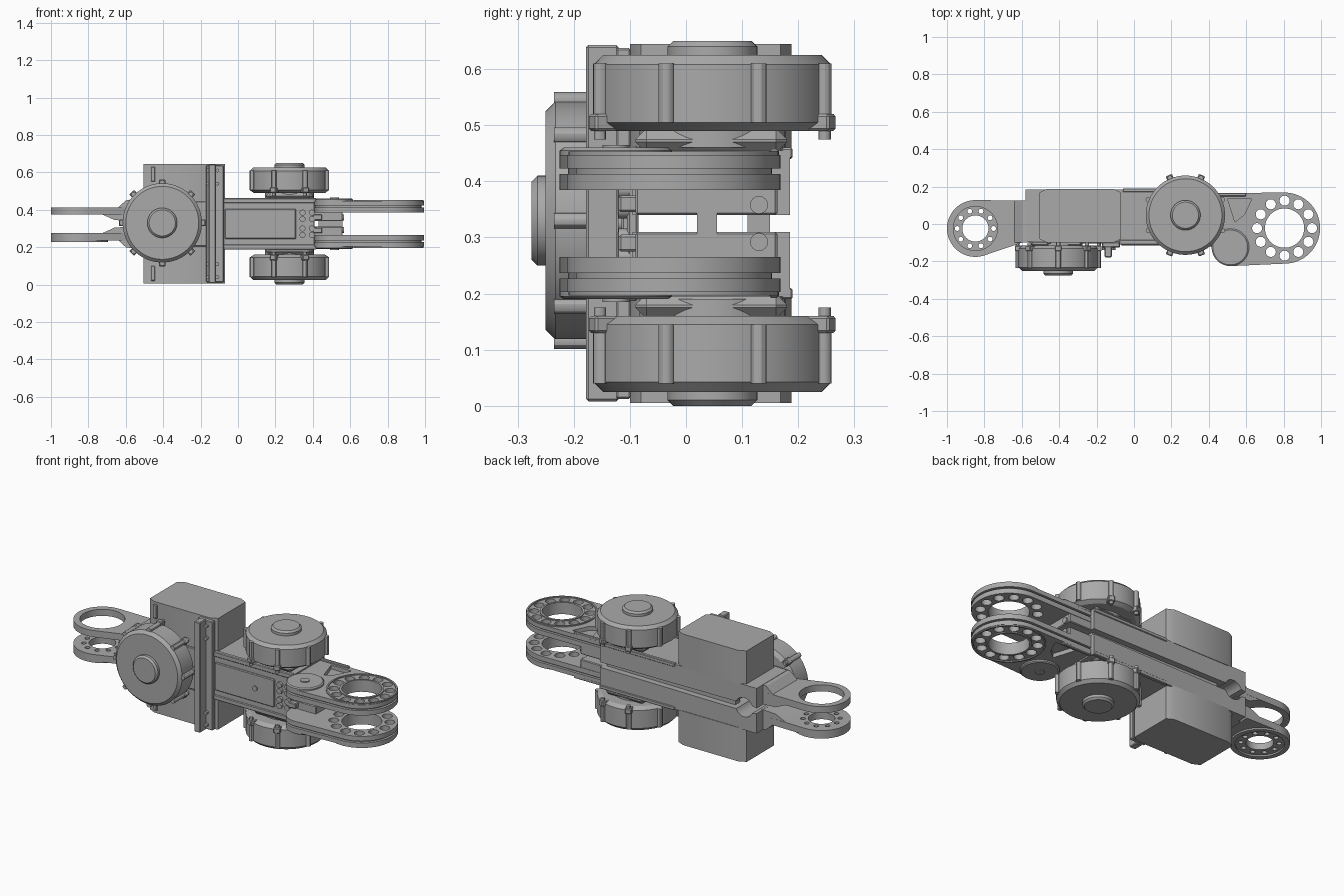
import bpy, bmesh, math
from mathutils import Matrix, Vector
from mathutils.geometry import convex_hull_2d

cube = bpy.data.objects.get("Cube")
if cube:
    bpy.data.objects.remove(cube, do_unlink=True)

grey = bpy.data.materials.new("machined grey")
grey.use_nodes = True
tone = (0.4, 0.4, 0.4, 1)
grey.diffuse_color = tone
grey.node_tree.nodes["Principled BSDF"].inputs["Base Color"].default_value = tone

MID = 0.325                                  # height of the mirror plane
FLIP = Matrix.Translation((0, 0, 2 * MID)) @ Matrix.Diagonal((1, 1, -1, 1))
TO_Y = Matrix.Rotation(math.pi / 2, 4, 'X')  # local z becomes -y
made = []


def finish(name, bm, matrix=Matrix()):
    bmesh.ops.remove_doubles(bm, verts=bm.verts, dist=1e-5)
    bm.transform(matrix)
    bmesh.ops.recalc_face_normals(bm, faces=bm.faces)
    mesh = bpy.data.meshes.new(name)
    bm.to_mesh(mesh)
    bm.free()
    mesh.materials.append(grey)
    ob = bpy.data.objects.new(name, mesh)
    bpy.context.collection.objects.link(ob)
    made.append(ob)
    return ob


def mirrored(ob, name):
    bm = bmesh.new()
    bm.from_mesh(ob.data)
    return finish(name, bm, FLIP)


def pair(builder, name, *args, **kw):
    mirrored(builder("upper_" + name, *args, **kw), "lower_" + name)


def box(name, xs, ys, zs, bevel=0.0):
    bm = bmesh.new()
    bmesh.ops.create_cube(bm, size=1)
    for v in bm.verts:
        v.co = Vector([(a + b) / 2 + c * (b - a)
                       for (a, b), c in zip((xs, ys, zs), v.co)])
    if bevel:
        bmesh.ops.bevel(bm, geom=bm.edges[:], offset=bevel, segments=1, affect='EDGES')
    return finish(name, bm)


def circle(x, y, r, n=48, start=0.0, sweep=math.tau):
    return [(x + r * math.cos(start + sweep * i / n),
             y + r * math.sin(start + sweep * i / n)) for i in range(n)]


def hole_ring(x, y, ring, r, n):
    return [circle(px, py, r, 16) for px, py in circle(x, y, ring, n)]


def hull(points):
    return [points[i] for i in convex_hull_2d([Vector(p) for p in points])]


def plate(name, outline, span, holes=(), axis='Z'):
    # flat outline with holes, extruded along z or y over the given span
    lo, hi = span
    curve = bpy.data.curves.new(name, 'CURVE')
    curve.dimensions = '2D'
    curve.fill_mode = 'BOTH'
    curve.extrude = (hi - lo) / 2
    for loop in [outline, *holes]:
        spline = curve.splines.new('POLY')
        spline.points.add(len(loop) - 1)
        spline.use_cyclic_u = True
        for p, (u, v) in zip(spline.points, loop):
            p.co = (u, v, 0, 1)
    helper = bpy.data.objects.new(name + "_outline", curve)
    bpy.context.collection.objects.link(helper)
    bpy.context.view_layer.update()
    graph = bpy.context.evaluated_depsgraph_get()
    mesh = bpy.data.meshes.new_from_object(helper.evaluated_get(graph))
    bm = bmesh.new()
    bm.from_mesh(mesh)
    bpy.data.objects.remove(helper, do_unlink=True)
    bpy.data.meshes.remove(mesh)
    middle = (lo + hi) / 2
    place = Matrix.Translation((0, 0, middle)) if axis == 'Z' \
        else Matrix.Translation((0, middle, 0)) @ TO_Y
    return finish(name, bm, place)


def lathe(name, profile, matrix, n=48):
    bm = bmesh.new()
    rings = [[bm.verts.new((x, y, h)) for x, y in circle(0, 0, r, n)] for r, h in profile]
    for a, b in zip(rings, rings[1:]):
        for i in range(n):
            j = (i + 1) % n
            bm.faces.new((a[i], a[j], b[j], b[i]))
    bm.faces.new(rings[0])
    bm.faces.new(rings[-1])
    return finish(name, bm, matrix)


def motor(name, matrix, turn):
    # drum with chamfered rim, hub cap, eight ribs and four mounting feet
    lathe(name + "_drum", [(0.13, 0), (0.13, 0.03), (0.19, 0.03), (0.212, 0.045),
                           (0.212, 0.148), (0.195, 0.165), (0.08, 0.165),
                           (0.08, 0.18), (0.07, 0.19)], matrix, 64)
    for i in range(8):
        angle = turn + i * math.tau / 8
        spin = matrix @ Matrix.Rotation(angle, 4, 'Z')
        lathe(f"{name}_rib_{i}", [(0.014, 0.045), (0.014, 0.15)],
              spin @ Matrix.Translation((0.215, 0, 0)), 12)
        if abs(math.sin(angle)) > 0.7 or turn == 0:
            foot = box(f"{name}_foot_{i}", (0.17, 0.232), (-0.018, 0.018), (0.03, 0.06), 0.004)
            foot.data.transform(spin)
            lathe(f"{name}_pin_{i}", [(0.011, 0.015), (0.011, 0.04)],
                  spin @ Matrix.Translation((0.217, 0, 0)), 12)


# body rails, with a round notch facing the slot between them
notch = [(x, z) for x, z in circle(-0.5, MID, 0.055, 24, math.pi, -math.pi) if z > 0.34]
rail = [(-0.58, 0.34)] + notch + [(0.42, 0.34), (0.42, 0.455), (-0.58, 0.455)]
pair(plate, "body_rail", rail, (-0.095, 0.185), axis='Y')
box("slot_web", (-0.42, 0.40), (0.11, 0.15), (0.30, 0.35))
box("front_cover", (-0.56, 0.41), (-0.105, -0.085), (0.205, 0.445), 0.004)
box("front_panel", (-0.07, 0.31), (-0.115, -0.1), (0.245, 0.405), 0.004)
pair(box, "body_lip", (-0.08, 0.42), (-0.11, -0.085), (0.435, 0.463), 0.004)
pair(box, "back_lip", (-0.06, 0.42), (0.17, 0.19), (0.44, 0.46), 0.003)
lathe("panel_screw", [(0.015, 0), (0.015, 0.008)],
      Matrix.Translation((0.19, -0.113, MID)) @ TO_Y, 16)
for i, x in enumerate((0.345, 0.395)):
    for j, z in enumerate((0.265, 0.3, 0.35, 0.385)):
        lathe(f"cover_bolt_{i}_{j}", [(0.016, 0), (0.016, 0.02)],
              Matrix.Translation((x, -0.1, z)) @ TO_Y, 16)

# electronics housings above and below the body, corners chamfered
c, x0, x1, y0, y1 = 0.04, -0.505, -0.07, -0.1, 0.188
corners = hull([(x, y) for x in (x0 + c, x1 - c) for y in (y0, y1)] +
               [(x, y) for x in (x0, x1) for y in (y0 + c / 2, y1 - c / 2)])
pair(plate, "housing", corners, (0.45, 0.645))
for side, x in (("right", -0.455), ("left", -0.12)):
    pair(box, side + "_housing_handle", (x - 0.012, x + 0.012),
         (-0.107, -0.09), (0.55, 0.63), 0.004)

# front rail that ties both housings together
box("rail_backing", (-0.17, -0.075), (-0.125, -0.098), (0.012, 0.638), 0.004)
box("front_rail", (-0.157, -0.118), (-0.178, -0.12), (0.008, 0.643), 0.004)
for i, z in enumerate((0.04, 0.11, 0.54, 0.61)):
    for x in (-0.16, -0.11):
        lathe(f"rail_screw_{i}", [(0.01, 0), (0.01, 0.02)],
              Matrix.Translation((x, -0.12, z)) @ TO_Y, 12)

# three motors on their mounting blocks
top = Matrix.Translation((0.275, 0.047, 0.46))
pair(box, "motor_block", (0.15, 0.40), (-0.09, 0.18), (0.45, 0.495), 0.02)
motor("upper_motor", top, math.pi / 8)
motor("lower_motor", FLIP @ top, math.pi / 8)
box("front_motor_block", (-0.55, -0.28), (-0.12, -0.09), (0.2, 0.45), 0.01)
motor("front_motor", Matrix.Translation((-0.405, -0.085, 0.33)) @ TO_Y, 0)

# large fork: grooved two-layer arms with drilled rings
cx, cy = 0.805, -0.022
arm = hull(circle(cx, cy, 0.19, 64) + circle(0.515, -0.125, 0.1) + [(0.4, 0.165), (0.4, -0.06)])
core = hull(circle(cx, cy, 0.175, 64) + circle(0.515, -0.125, 0.085) + [(0.4, 0.15), (0.4, -0.06)])
bore = circle(cx, cy, 0.105)
drilled = [bore] + hole_ring(cx, cy, 0.147, 0.027, 12)
pocket = [(0.5, 0.135), (0.63, 0.135), (0.59, 0.05), (0.54, 0.01)]
pair(plate, "fork_inner_layer", arm, (0.385, 0.413), drilled)
pair(plate, "fork_core", core, (0.412, 0.424), drilled)
pair(plate, "fork_outer_layer", arm, (0.423, 0.447), drilled + [pocket])
pair(plate, "fork_rim", circle(cx, cy, 0.187, 64), (0.445, 0.453), [circle(cx, cy, 0.178, 64)])
pair(plate, "fork_bore_lip", circle(cx, cy, 0.117), (0.445, 0.453), [bore])
pair(lathe, "pulley", [(0.1, 0.44), (0.1, 0.455), (0.093, 0.46), (0.024, 0.46),
                       (0.024, 0.465)], Matrix.Translation((0.515, -0.125, 0)))
pair(box, "fork_edge_rib", (0.42, 0.60), (0.148, 0.166), (0.44, 0.458), 0.004)

# wrist blocks and spacer between the large fork arms
pair(box, "wrist_block", (0.4, 0.56), (-0.09, 0.163), (0.34, 0.39), 0.004)
pair(box, "wrist_bracket", (0.4, 0.45), (-0.12, -0.085), (0.345, 0.375), 0.004)
box("wrist_spacer", (0.43, 0.56), (0.02, 0.055), (0.3, 0.35))
pair(lathe, "wrist_bolt", [(0.016, 0), (0.016, 0.012)],
     Matrix.Translation((0.555, 0.13, 0.358)) @ Matrix.Rotation(math.pi / 2, 4, 'Y'), 16)

# small fork: open upper ring, drilled lower ring, wedge roots
sx, sy = -0.848, -0.024
small_arm = hull(circle(sx, sy, 0.152) + [(-0.6, 0.125), (-0.6, -0.1)])
plate("small_fork_upper", small_arm, (0.375, 0.413), [circle(sx, sy, 0.118)])
plate("small_fork_lower", small_arm, (0.237, 0.275),
      [circle(sx, sy, 0.07)] + hole_ring(sx, sy, 0.097, 0.013, 10))
plate("small_fork_lip", circle(sx, sy, 0.152), (0.228, 0.24), [circle(sx, sy, 0.125)])
wedge = [(-0.73, 0.377), (-0.66, 0.345), (-0.57, 0.34), (-0.57, 0.455),
         (-0.6, 0.45), (-0.64, 0.413), (-0.73, 0.412)]
pair(plate, "fork_wedge", wedge, (-0.1, 0.125), axis='Y')

# smooth the round walls and keep the machined edges crisp
bpy.ops.object.select_all(action='DESELECT')
for ob in made:
    ob.select_set(True)
bpy.context.view_layer.objects.active = made[0]
bpy.ops.object.shade_smooth_by_angle(angle=math.radians(30))
